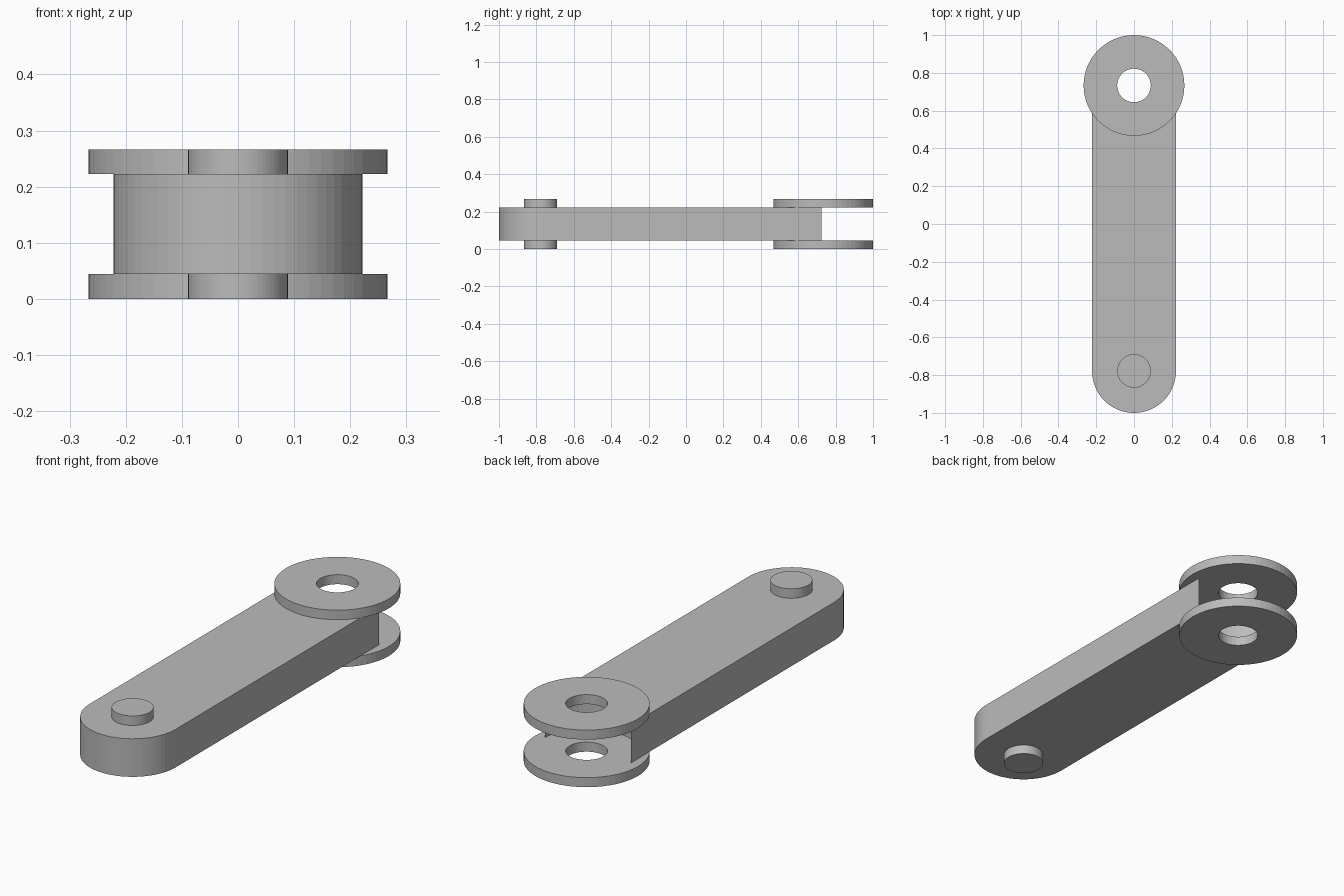
import bpy, bmesh
from math import sin, cos, pi, radians

cube = bpy.data.objects.get("Cube")
if cube:
    bpy.data.objects.remove(cube)

U = 2 / 45                       # design unit: the link is 45 units long
HEIGHT, PLATE = 6 * U, U         # total height, washer and pin thickness
BODY_R, WASHER_R, PIN_R = 5 * U, 6 * U, 2 * U
PIN_Y, EYE_Y = -1 + BODY_R, 1 - WASHER_R
SEGMENTS = 64

grey = bpy.data.materials.new("plain_grey")
grey.use_nodes = True
colour = (0.5, 0.5, 0.5, 1)
grey.diffuse_color = colour
grey.node_tree.nodes["Principled BSDF"].inputs["Base Color"].default_value = colour


def arc(cy, r, start, end, steps):
    """Points on an arc centred on x = 0."""
    angles = [start + (end - start) * i / steps for i in range(steps + 1)]
    return [(r * cos(a), cy + r * sin(a)) for a in angles]


def finish(name, bm):
    bmesh.ops.recalc_face_normals(bm, faces=bm.faces)
    mesh = bpy.data.meshes.new(name)
    bm.to_mesh(mesh)
    bm.free()
    mesh.materials.append(grey)
    obj = bpy.data.objects.new(name, mesh)
    bpy.context.collection.objects.link(obj)
    return obj


def prism(name, outline, z0, z1):
    """Extrude a flat outline upward."""
    bm = bmesh.new()
    base = bm.faces.new([bm.verts.new((x, y, z0)) for x, y in outline])
    top = bmesh.ops.extrude_face_region(bm, geom=[base])["geom"]
    verts = [v for v in top if isinstance(v, bmesh.types.BMVert)]
    bmesh.ops.translate(bm, verts=verts, vec=(0, 0, z1 - z0))
    return finish(name, bm)


def washer(name, cy, r_out, r_in, z0, z1):
    """Ring with a rectangular section."""
    bm = bmesh.new()
    section = [(r_out, z0), (r_out, z1), (r_in, z1), (r_in, z0)]
    rings = [[bm.verts.new((x, y, z)) for x, y in
              arc(cy, r, 0, 2 * pi, SEGMENTS)[:-1]] for r, z in section]
    for a, b in zip(rings, rings[1:] + rings[:1]):
        for i in range(SEGMENTS):
            j = (i + 1) % SEGMENTS
            bm.faces.new((a[i], a[j], b[j], b[i]))
    return finish(name, bm)


# Bar: rounded at the pin end, hollowed to a socket at the eye end
tip = radians(2.3)
outline = arc(PIN_Y, BODY_R, pi, 2 * pi, SEGMENTS // 2)
outline += arc(EYE_Y, BODY_R / cos(tip), -tip, tip - pi, SEGMENTS // 2)
prism("link_bar", outline, PLATE, HEIGHT - PLATE)

# Paired washers and pin stubs, below and above the bar
for side, z in (("lower", 0), ("upper", HEIGHT - PLATE)):
    washer(side + "_washer", EYE_Y, WASHER_R, PIN_R, z, z + PLATE)
    circle = arc(PIN_Y, PIN_R, 0, 2 * pi, SEGMENTS)[:-1]
    prism(side + "_pin", circle, z, z + PLATE)
